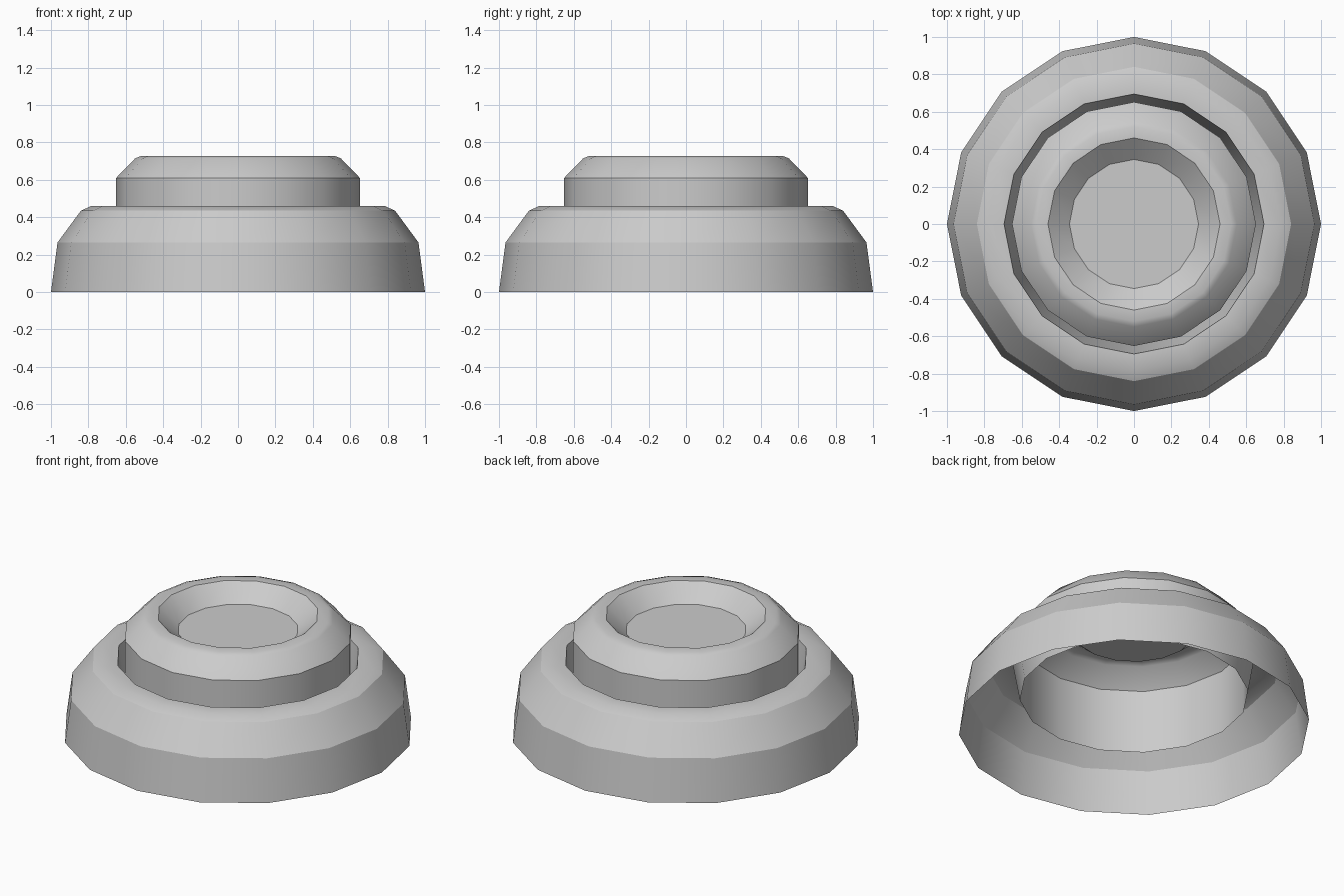
import bpy, bmesh
from math import cos, sin, tau, radians

if "Cube" in bpy.data.objects:
    bpy.data.objects.remove(bpy.data.objects["Cube"])

SIDES = 16


def lathe(name, profile, cap_end=False):
    """Revolve (radius, z) points around the z axis as a thin open shell."""
    bm = bmesh.new()
    rings = [[bm.verts.new((r * cos(tau * i / SIDES), r * sin(tau * i / SIDES), z))
              for i in range(SIDES)] for r, z in profile]
    for a, b in zip(rings, rings[1:]):
        for i in range(SIDES):
            j = (i + 1) % SIDES
            bm.faces.new((a[i], a[j], b[j], b[i]))
    if cap_end:
        bm.faces.new(rings[-1])
    mesh = bpy.data.meshes.new(name)
    bm.to_mesh(mesh)
    bm.free()
    obj = bpy.data.objects.new(name, mesh)
    bpy.context.collection.objects.link(obj)
    bpy.ops.object.select_all(action='DESELECT')
    obj.select_set(True)
    bpy.context.view_layer.objects.active = obj
    bpy.ops.object.shade_smooth_by_angle(angle=radians(25))
    return obj


# Flared base shell, open underneath, with a sloped groove wall inside its rim
lathe("base_shell", [(1.0, 0), (0.965, 0.265), (0.84, 0.435), (0.785, 0.46),
                     (0.695, 0.46), (0.652, 0.21)])

# Raised button with a bevelled shoulder and a dished top
lathe("button", [(0.652, 0.21), (0.652, 0.61), (0.55, 0.715), (0.52, 0.727),
                 (0.46, 0.727), (0.345, 0.63)], cap_end=True)
